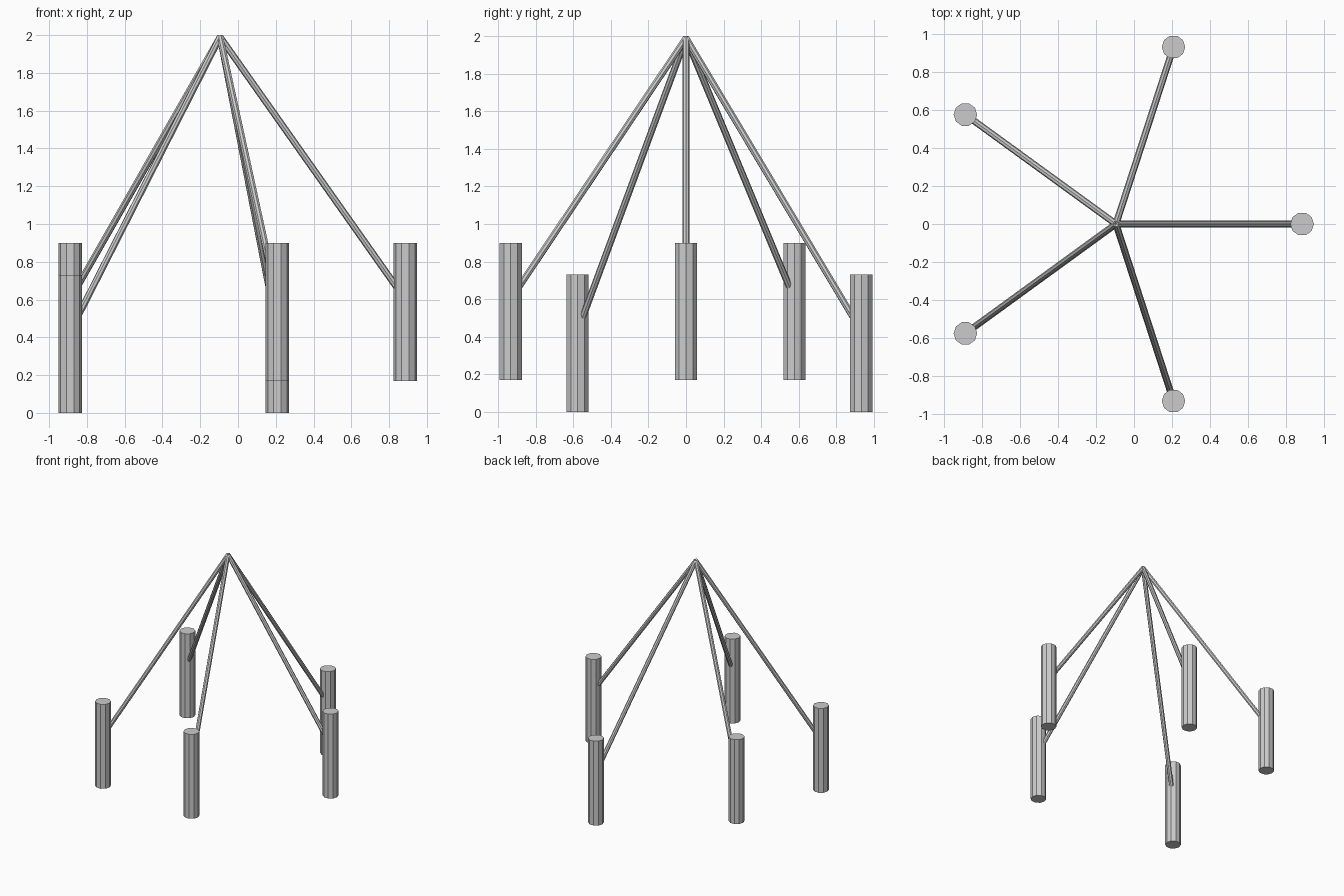
import bpy
from math import sin, cos, radians
from mathutils import Vector

if "Cube" in bpy.data.objects:
    bpy.data.objects.remove(bpy.data.objects["Cube"])

APEX = Vector((-0.095, 0, 1.99))
REACH = 0.981        # distance from apex axis to each hanging cylinder
HEIGHT = 0.73


def rod(name, start, end, radius, sides, turn=0.0):
    """Flat-shaded cylinder between two points."""
    axis = end - start
    bpy.ops.mesh.primitive_cylinder_add(vertices=sides, radius=radius, depth=axis.length)
    ob = bpy.context.object
    ob.name = name
    ob.location = (start + end) / 2
    if abs(axis.x) + abs(axis.y) < 1e-6:
        ob.rotation_euler = (0, 0, turn)
    else:
        ob.rotation_euler = axis.to_track_quat('Z', 'Y').to_euler()
    return ob


# Five hanging cylinders, two of them lower, each with a slanted strut to the apex
for i, base in enumerate((0.17, 0.0, 0.17, 0.0, 0.17)):
    a = radians(72 * i)
    foot = Vector((APEX.x + REACH * cos(a), REACH * sin(a), base))
    rod(f"hanging_cylinder_{i + 1}", foot, foot + Vector((0, 0, HEIGHT)),
        0.062, 10, radians(90))
    rod(f"strut_{i + 1}", foot + Vector((0, 0, 0.43)), APEX, 0.018, 8)
